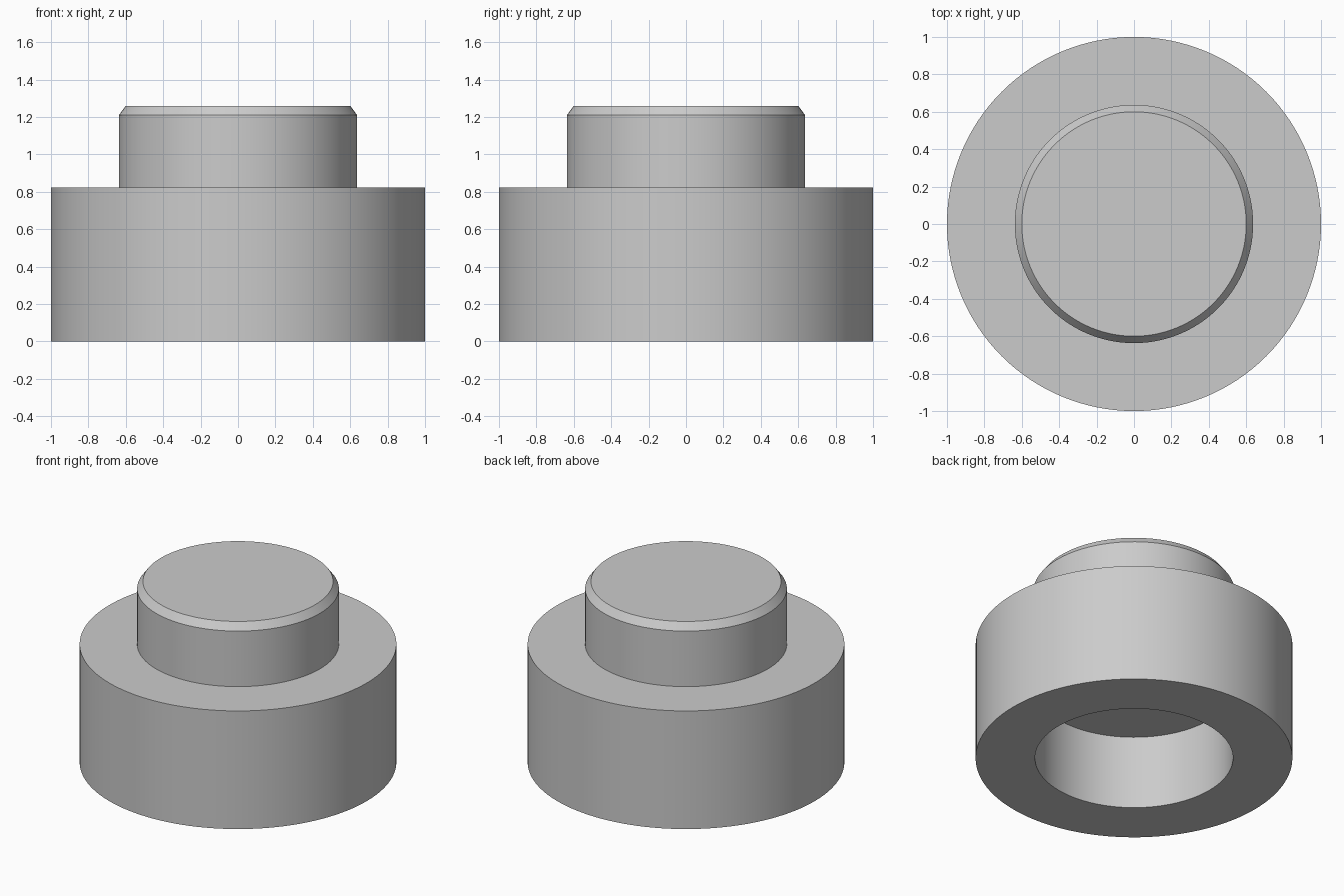
import bpy
import bmesh
import math

SEGMENTS = 128

cube = bpy.data.objects.get("Cube")
if cube:
    bpy.data.objects.remove(cube, do_unlink=True)

# Single plain grey
grey = bpy.data.materials.new("light_grey")
grey.use_nodes = True
colour = (0.6, 0.6, 0.6, 1)
grey.diffuse_color = colour
grey.node_tree.nodes["Principled BSDF"].inputs["Base Color"].default_value = colour


def lathe(name, profile):
    """Revolve an (r, z) profile, running from the axis outward and back, around z."""
    bm = bmesh.new()
    verts = [bm.verts.new((r, 0, z)) for r, z in profile]
    edges = [bm.edges.new(pair) for pair in zip(verts, verts[1:])]
    bmesh.ops.spin(bm, geom=verts + edges, cent=(0, 0, 0), axis=(0, 0, 1),
                   angle=math.tau, steps=SEGMENTS, use_duplicate=False)
    bmesh.ops.remove_doubles(bm, verts=bm.verts[:], dist=0.0001)
    bmesh.ops.recalc_face_normals(bm, faces=bm.faces[:])
    mesh = bpy.data.meshes.new(name)
    bm.to_mesh(mesh)
    bm.free()
    mesh.materials.append(grey)
    obj = bpy.data.objects.new(name, mesh)
    bpy.context.collection.objects.link(obj)
    bpy.ops.object.select_all(action="DESELECT")
    obj.select_set(True)
    bpy.context.view_layer.objects.active = obj
    bpy.ops.object.shade_smooth_by_angle(angle=math.radians(25))
    return obj


# Blind socket, wide base, shoulder and chamfered boss in one solid
lathe("stepped_plug", [
    (0, 0.513), (0.625, 0.513), (0.625, 0),
    (1, 0), (1, 0.823),
    (0.637, 0.823), (0.637, 1.21),
    (0.6, 1.26), (0, 1.26),
])
